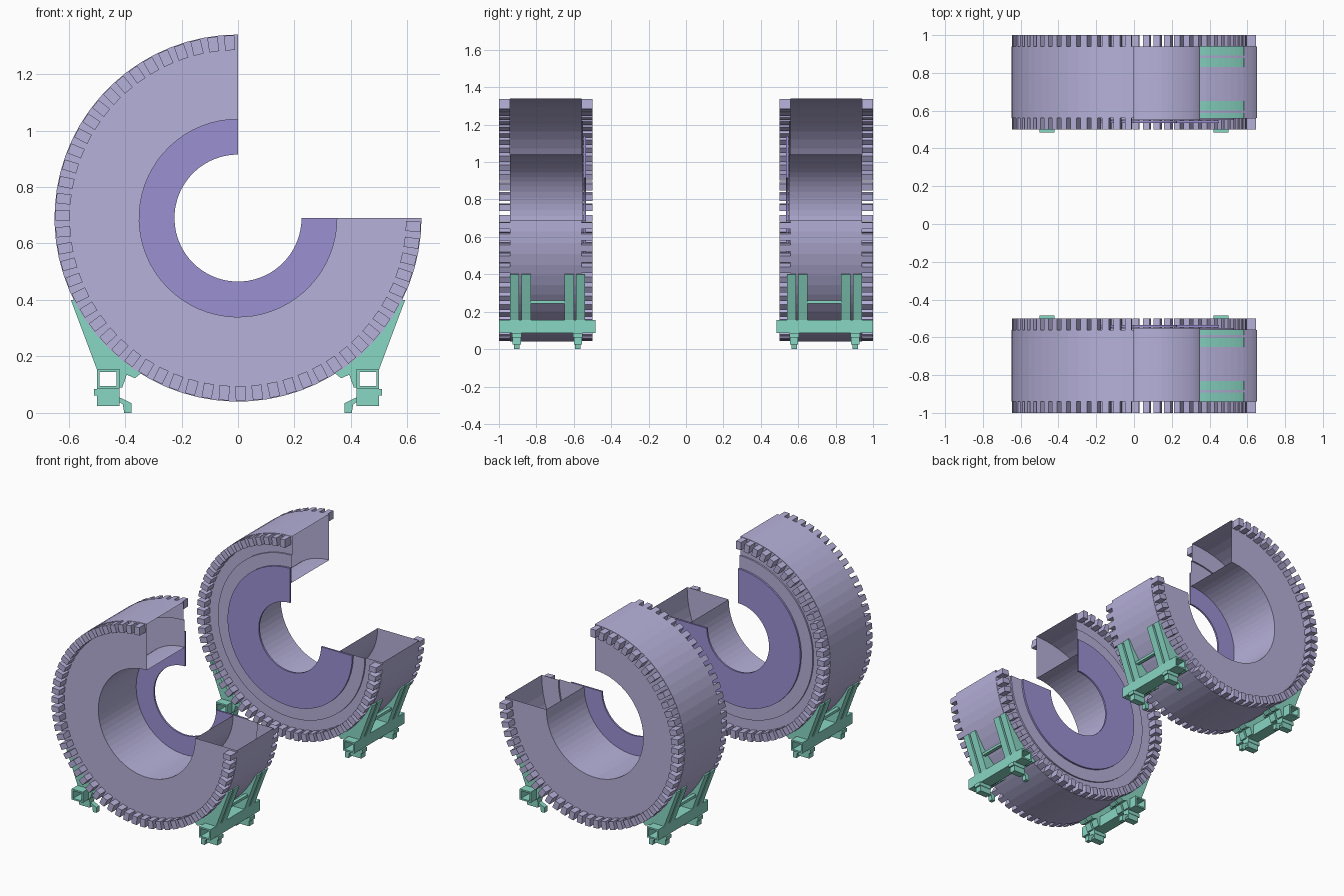
import bpy, bmesh, math
from mathutils import Vector

if "Cube" in bpy.data.objects:
    bpy.data.objects.remove(bpy.data.objects["Cube"])

CZ = 0.69          # height of the ring axis
STEPS = 50         # facets and teeth over the 270 degree sweep
A0, SWEEP = math.pi / 2, math.pi * 1.5


def material(name, rgb):
    m = bpy.data.materials.new(name)
    m.diffuse_color = (*rgb, 1)
    m.use_nodes = True
    m.node_tree.nodes["Principled BSDF"].inputs["Base Color"].default_value = m.diffuse_color
    return m


LILAC = material("lilac", (0.47, 0.44, 0.70))
PURPLE = material("purple", (0.33, 0.28, 0.65))
GREEN = material("green", (0.25, 0.68, 0.55))


def finish(bm, name, mat):
    bmesh.ops.recalc_face_normals(bm, faces=bm.faces)
    me = bpy.data.meshes.new(name)
    bm.to_mesh(me)
    bm.free()
    ob = bpy.data.objects.new(name, me)
    bpy.context.collection.objects.link(ob)
    me.materials.append(mat)
    return ob


def polar(r, a, y):
    return Vector((r * math.cos(a), y, CZ + r * math.sin(a)))


def sweep(name, profile, side, mat, caps):
    """Turn a closed (radius, y) profile through 270 degrees."""
    bm = bmesh.new()
    rows = [[bm.verts.new(polar(r, A0 + SWEEP * i / STEPS, side * y)) for r, y in profile]
            for i in range(STEPS + 1)]
    n = len(profile)
    for a, b in zip(rows, rows[1:]):
        for j in range(n):
            k = (j + 1) % n
            bm.faces.new((a[j], a[k], b[k], b[j]))
    if caps:
        bm.faces.new(rows[0])
        bm.faces.new(rows[-1])
    return finish(bm, name, mat)


def prism(bm, pts, y0, y1):
    """Extrude an (x, z) outline along y."""
    a = [bm.verts.new((x, y0, z)) for x, z in pts]
    b = [bm.verts.new((x, y1, z)) for x, z in pts]
    bm.faces.new(a)
    bm.faces.new(b)
    for i in range(len(pts)):
        j = (i + 1) % len(pts)
        bm.faces.new((a[i], a[j], b[j], b[i]))


def rect(x0, x1, z0, z1):
    return [(x0, z0), (x1, z0), (x1, z1), (x0, z1)]


def teeth(name, side):
    bm = bmesh.new()
    half = 0.018
    for i in range(STEPS):
        a = A0 + SWEEP * (i + 0.5) / STEPS
        u = Vector((math.cos(a), math.sin(a)))
        t = Vector((-u.y, u.x))
        c = Vector((0, CZ))
        pts = [c + u * r + t * s for r, s in
               ((0.595, -half), (0.647, -half), (0.647, half), (0.595, half))]
        for y0, y1 in ((0.5, 0.56), (0.94, 1.0)):
            prism(bm, pts, side * y0, side * y1)
    finish(bm, name, LILAC)


def stand(name, sx, sy):
    # Cradle fins following the ring
    fin = [(0.42, 0.09), (0.42, 0.155), (0.50, 0.155), (0.592, 0.40)]
    for i in range(9):
        a = math.radians(-26.5 - 31.5 * i / 8)
        fin.append((0.648 * math.cos(a), CZ + 0.648 * math.sin(a)))
    fin += [(0.365, 0.123), (0.394, 0.135), (0.41, 0.09)]
    bm = bmesh.new()
    for y0, y1 in ((0.54, 0.587), (0.60, 0.65), (0.83, 0.88), (0.893, 0.94)):
        prism(bm, [(sx * x, z) for x, z in fin], sy * y0, sy * y1)
    finish(bm, name + "_fins", GREEN)

    # Cross rod between the fin pairs
    bm = bmesh.new()
    prism(bm, [(sx * x, z) for x, z in rect(0.505, 0.528, 0.243, 0.26)], sy * 0.65, sy * 0.83)
    finish(bm, name + "_cross_rod", GREEN)

    # Hollow square tube
    bm = bmesh.new()
    out, inn = rect(0.42, 0.50, 0.085, 0.155), rect(0.43, 0.49, 0.095, 0.145)
    loops = [[bm.verts.new((sx * x, sy * y, z)) for x, z in pts]
             for pts, y in ((out, 0.485), (out, 1.0), (inn, 1.0), (inn, 0.485))]
    for k in range(4):
        a, b = loops[k], loops[(k + 1) % 4]
        for i in range(4):
            j = (i + 1) % 4
            bm.faces.new((a[i], a[j], b[j], b[i]))
    finish(bm, name + "_tube", GREEN)

    # Feet: clamp plate, block and bent toe
    bm = bmesh.new()
    toe = [(0.42, 0.085), (0.42, 0.055), (0.378, 0.035), (0.378, 0.0),
           (0.403, 0.0), (0.408, 0.03), (0.43, 0.045), (0.45, 0.085)]
    for yc in (0.578, 0.905):
        for pts, h in ((rect(0.42, 0.51, 0.062, 0.085), 0.025),
                       (rect(0.42, 0.50, 0.025, 0.062), 0.022), (toe, 0.015)):
            prism(bm, [(sx * x, z) for x, z in pts], sy * (yc - h), sy * (yc + h))
    finish(bm, name + "_feet", GREEN)


for label, sy in (("front", -1), ("back", 1)):
    # Hollow shell, open at both cut ends
    sweep(label + "_ring_shell", [(0.35, 0.94), (0.65, 0.94), (0.65, 0.56), (0.53, 0.56),
                                  (0.53, 0.55), (0.35, 0.55)], sy, LILAC, False)
    teeth(label + "_ring_teeth", sy)
    # End plate around the bore
    sweep(label + "_end_plate", [(0.225, 0.547), (0.45, 0.547), (0.45, 0.535), (0.225, 0.535)],
          sy, PURPLE, True)
    for tag, sx in (("left", -1), ("right", 1)):
        stand(f"{label}_{tag}_stand", sx, sy)
